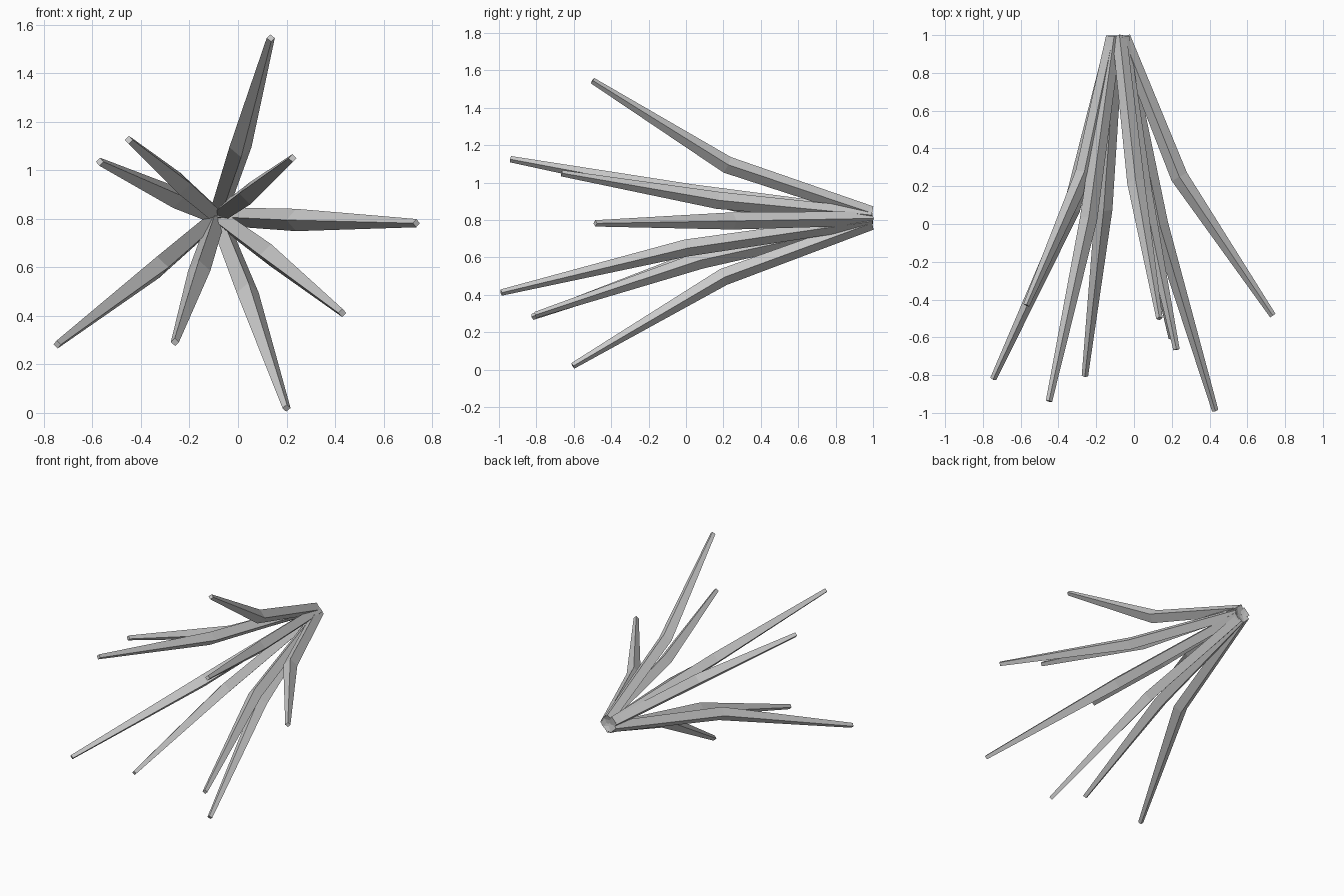
import bpy, bmesh, math
from mathutils import Vector

if "Cube" in bpy.data.objects:
    bpy.data.objects.remove(bpy.data.objects["Cube"])

HUB = Vector((-0.085, 0.99, 0.81))
OFFSET = 0.028                      # how far each root sits from the hub centre
RADII = (0.038, 0.046, 0.017)       # root, bend, tip

# (bend point, tip point) of every spike
SPIKES = [
    ((0.01, 0.22, 1.095), (0.135, -0.50, 1.545)),
    ((0.05, 0.17, 0.905), (0.225, -0.665, 1.05)),
    ((0.24, 0.25, 0.795), (0.735, -0.485, 0.782)),
    ((0.135, 0.00, 0.65), (0.43, -0.988, 0.412)),
    ((0.04, 0.20, 0.495), (0.20, -0.605, 0.02)),
    ((-0.16, 0.08, 0.585), (-0.26, -0.805, 0.292)),
    ((-0.33, 0.08, 0.60), (-0.745, -0.82, 0.282)),
    ((-0.265, 0.27, 0.89), (-0.57, -0.43, 1.035)),
    ((-0.24, 0.03, 0.945), (-0.45, -0.938, 1.125)),
]


def spike(name, bend, tip):
    """Square tapered prong with one bend, capped at both ends."""
    bend, tip = Vector(bend), Vector(tip)
    out = bend - HUB
    out.y = 0
    root = HUB + out.normalized() * OFFSET
    d1, d2 = (bend - root).normalized(), (tip - bend).normalized()
    bm = bmesh.new()
    rings = []
    for p, d, r in zip((root, bend, tip), (d1, (d1 + d2).normalized(), d2), RADII):
        side = d.cross(Vector((0, 0, 1))).normalized()
        up = side.cross(d)
        rings.append([bm.verts.new(p + r * (side * math.cos(a) + up * math.sin(a)))
                      for a in (k * math.pi / 2 for k in range(4))])
    for a, b in zip(rings, rings[1:]):
        for k in range(4):
            n = (k + 1) % 4
            bm.faces.new((a[k], a[n], b[n], b[k]))
    bm.faces.new(rings[0])
    bm.faces.new(rings[-1])
    bmesh.ops.recalc_face_normals(bm, faces=bm.faces)
    mesh = bpy.data.meshes.new(name)
    bm.to_mesh(mesh)
    bm.free()
    bpy.context.collection.objects.link(bpy.data.objects.new(name, mesh))


for i, (bend, tip) in enumerate(SPIKES, 1):
    spike(f"spike_{i}", bend, tip)
